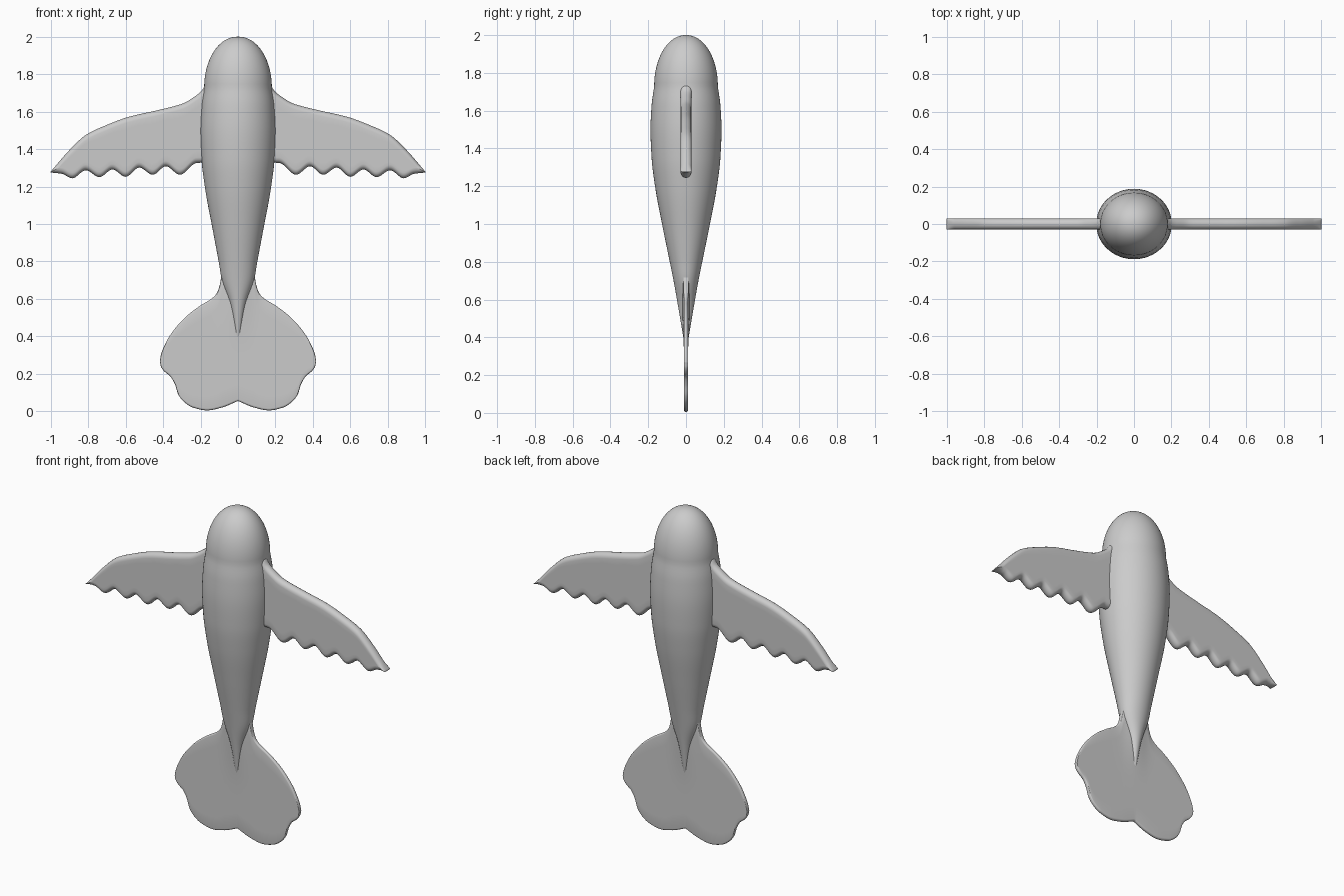
import bpy, bmesh, math

if "Cube" in bpy.data.objects:
    bpy.data.objects.remove(bpy.data.objects["Cube"])


def interp(pts, x):
    """Smooth monotone curve through (x, value) points."""
    n = len(pts)
    d = [(pts[i+1][1]-pts[i][1])/(pts[i+1][0]-pts[i][0]) for i in range(n-1)]
    m = [d[0]]
    for a, b in zip(d, d[1:]):
        m.append(2*a*b/(a+b) if a*b > 0 else 0)
    m.append(d[-1])
    i = 0
    while i < n-2 and x > pts[i+1][0]:
        i += 1
    h = pts[i+1][0]-pts[i][0]
    t = min(max((x-pts[i][0])/h, 0), 1)
    return ((2*t**3-3*t*t+1)*pts[i][1] + (t**3-2*t*t+t)*h*m[i]
            + (3*t*t-2*t**3)*pts[i+1][1] + (t**3-t*t)*h*m[i+1])


def loft(name, rings, mirror=False, cap_start=True):
    bm = bmesh.new()
    loops = [[bm.verts.new(p) for p in r] for r in rings]
    n = len(loops[0])
    for a, b in zip(loops, loops[1:]):
        for i in range(n):
            j = (i+1) % n
            bm.faces.new((a[i], a[j], b[j], b[i]))
    if cap_start:
        bm.faces.new(loops[0])
    bm.faces.new(loops[-1])
    bmesh.ops.recalc_face_normals(bm, faces=bm.faces)
    me = bpy.data.meshes.new(name)
    bm.to_mesh(me)
    bm.free()
    ob = bpy.data.objects.new(name, me)
    bpy.context.collection.objects.link(ob)
    if mirror:
        ob.modifiers.new("Mirror", 'MIRROR').merge_threshold = 0.0005
    bpy.ops.object.select_all(action='DESELECT')
    ob.select_set(True)
    bpy.context.view_layer.objects.active = ob
    bpy.ops.object.shade_smooth_by_angle(angle=math.radians(50))
    return ob


def fin_ring(x, lo, hi, thick):
    """Slab section with rounded edges, between heights lo and hi."""
    hi = max(hi, lo+0.004)
    y = thick
    r = min(thick, (hi-lo)/2)
    ring = []
    for k in range(9):
        a = math.pi*k/8
        ring.append((x, y*math.cos(a), hi-r+r*math.sin(a)))
    side = [(k/8)*(hi-lo-2*r) for k in range(1, 8)]
    ring += [(x, -y, hi-r-s) for s in side]
    for k in range(9):
        a = math.pi+math.pi*k/8
        ring.append((x, y*math.cos(a), lo+r+r*math.sin(a)))
    ring += [(x, y, lo+r+s) for s in side]
    return ring


# Body: slightly elliptical spindle, half depth by height
depth = [(0.355, 0.004), (0.40, 0.014), (0.50, 0.031), (0.60, 0.048), (0.70, 0.066),
         (0.80, 0.086), (1.0, 0.127), (1.2, 0.164), (1.35, 0.182), (1.5, 0.188),
         (1.63, 0.182), (1.73, 0.168)]
width = [(0.355, 0.8), (0.55, 0.95), (0.7, 1.3), (0.8, 1.2), (1.0, 1.11), (1.3, 1.075), (2.0, 1.07)]
nose = [(0, 0.168), (0.25, 0.156), (0.5, 0.125), (0.75, 0.074), (1.0, 0.002)]
sections = [(0.355+k*(1.73-0.355)/60, None) for k in range(60)]
rows = [(z, interp(depth, z)) for z, _ in sections]
for k in range(25):
    a = math.pi/2*k/24
    rows.append((1.73+0.27*math.sin(a), 0.168*math.cos(a)**0.96+0.0005))
body = []
for z, r in rows:
    w = r*interp(width, z)
    body.append([(w*math.cos(2*math.pi*i/64), r*math.sin(2*math.pi*i/64), z) for i in range(64)])
loft("body", body)

# Wings: swept leading edge, scalloped trailing edge
lead = [(0.1, 1.75), (0.17, 1.74), (0.20, 1.705), (0.235, 1.678), (0.29, 1.645), (0.33, 1.632),
        (0.44, 1.605), (0.58, 1.573), (0.71, 1.525), (0.81, 1.477), (0.89, 1.405), (1.0, 1.28)]
trail = [(0.1, 1.33), (0.22, 1.326), (0.31, 1.263), (0.385, 1.308), (0.455, 1.263),
         (0.527, 1.301), (0.60, 1.252), (0.67, 1.291), (0.74, 1.25), (0.812, 1.287),
         (0.885, 1.244), (0.94, 1.268), (1.0, 1.275)]
rings = []
for k in range(151):
    x = 0.1+0.9*k/150
    rings.append(fin_ring(x, interp(trail, x), interp(lead, x), 0.029))
loft("wings", rings, mirror=True)

# Tail: thin two-lobed fluke, thickened where it meets the body
upper = [(0, 0.75), (0.08, 0.745), (0.09, 0.715), (0.10, 0.663), (0.115, 0.628), (0.14, 0.602),
         (0.20, 0.565), (0.28, 0.503), (0.36, 0.41), (0.40, 0.335), (0.413, 0.295), (0.417, 0.27)]
lower = [(0, 0.055), (0.09, 0.019), (0.165, 0.005), (0.24, 0.02), (0.29, 0.052), (0.32, 0.092),
         (0.335, 0.14), (0.36, 0.185), (0.395, 0.215), (0.412, 0.24), (0.417, 0.266)]
rings = []
for k in range(81):
    x = 0.417*math.sin(math.pi/2*k/80)
    ring = fin_ring(x, interp(lower, x), interp(upper, x), 0.011)
    blend = 1.2*math.exp(-(x/0.07)**2)
    rings.append([(px, py*(1+blend*min(max((pz-0.36)/0.25, 0), 1)), pz) for px, py, pz in ring])
loft("tail", rings, mirror=True, cap_start=False)
